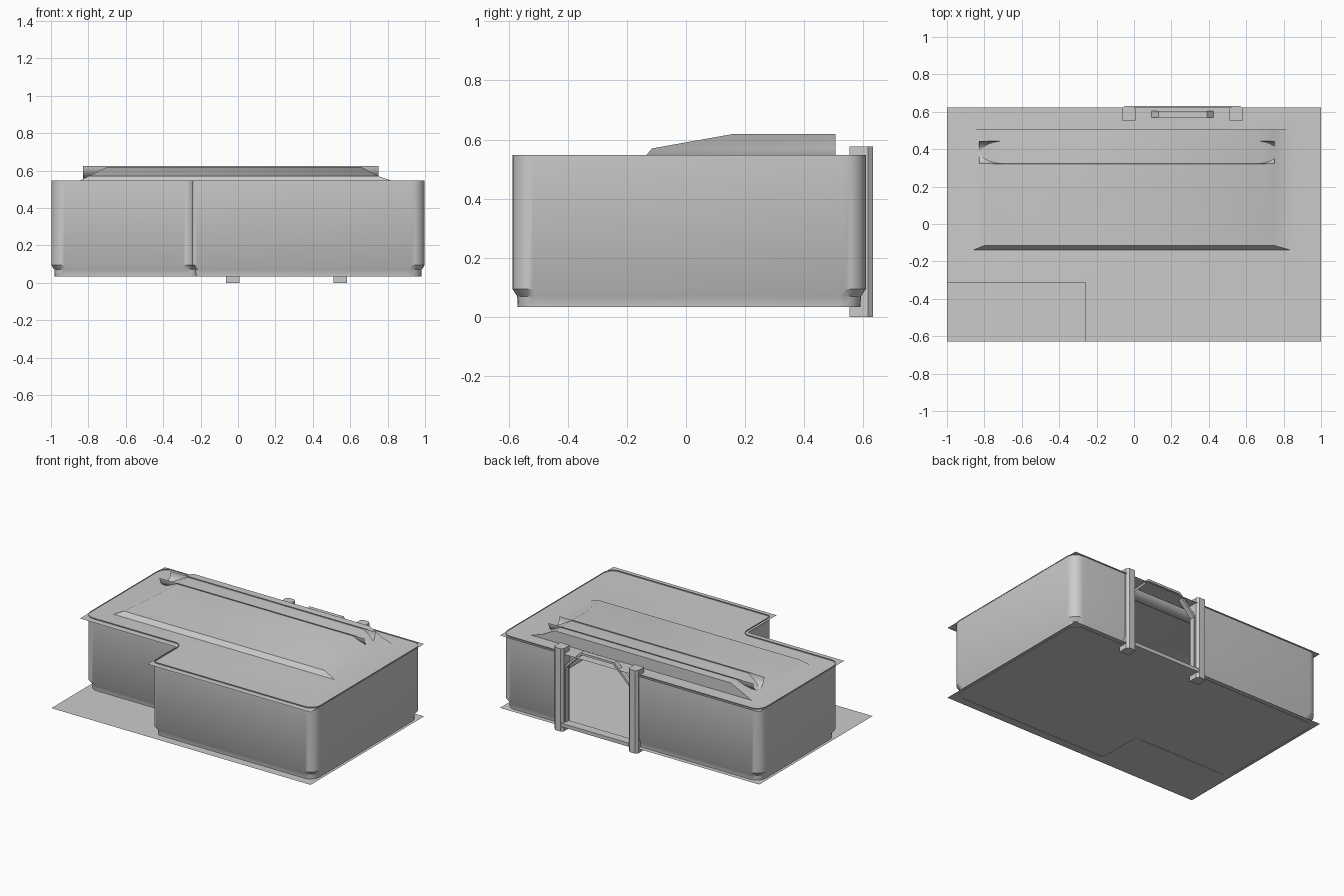
import bpy, bmesh
from math import pi, sin, cos
from mathutils import Vector

if "Cube" in bpy.data.objects:
    bpy.data.objects.remove(bpy.data.objects["Cube"])

FLOOR, CEIL = 0.035, 0.54


def finish(name, bm, smooth=False):
    bmesh.ops.recalc_face_normals(bm, faces=bm.faces)
    me = bpy.data.meshes.new(name)
    bm.to_mesh(me)
    bm.free()
    ob = bpy.data.objects.new(name, me)
    bpy.context.collection.objects.link(ob)
    if smooth:
        bpy.ops.object.select_all(action='DESELECT')
        ob.select_set(True)
        bpy.context.view_layer.objects.active = ob
        bpy.ops.object.shade_smooth_by_angle(angle=0.6)
    return ob


def loft(bm, rings, closed=True, skip=()):
    """Join rings of points with quads; skip holds column indices left open."""
    vs = [[bm.verts.new(p) for p in r] for r in rings]
    n = len(vs[0])
    for a, b in zip(vs, vs[1:]):
        for i in range(n if closed else n - 1):
            if i not in skip:
                j = (i + 1) % n
                bm.faces.new((a[i], a[j], b[j], b[i]))
    return vs


def prism(name, start, end):
    bm = bmesh.new()
    a, b = loft(bm, [start, end])
    bm.faces.new(a)
    bm.faces.new(b)
    return finish(name, bm)


def rounded(corners, seg=6):
    """Fillet each (x, y, radius) corner of a right-angled outline."""
    out, n = [], len(corners)
    for i, (x, y, r) in enumerate(corners):
        p = Vector((x, y))
        if r == 0:
            out.append(p)
            continue
        a = (Vector(corners[i - 1][:2]) - p).normalized()
        b = (Vector(corners[(i + 1) % n][:2]) - p).normalized()
        for k in range(seg + 1):
            t = k / seg * pi / 2
            out.append(p + r * (a * (1 - sin(t)) + b * (1 - cos(t))))
    return out


def wall_outline(d):
    """Room outline moved inward by d, with the doorway jambs as points."""
    L, R, F, B = -0.998 + d, 0.998 - d, -0.587 + d, 0.608 - d
    nx, ny = -0.243 + d, -0.27 + d
    return rounded([(nx, F, 0.02), (R, F, 0.07), (R, B, 0.07),
                    (0.52, B, 0), (0.0, B, 0),
                    (L, B, 0.07), (L, ny, 0.07), (nx, ny, 0.05)])


# Walls with an inset skirting and an open doorway
bm = bmesh.new()
levels = [(0.033, 0.018), (0.07, 0.016), (0.095, 0.0), (0.547, 0.0)]
rings = [[(p.x, p.y, z) for p in wall_outline(d)] for z, d in levels]
door_column = 21  # between the two jamb points
loft(bm, rings, skip=(door_column,))
finish("walls", bm, True)

# Floor sheet
bm = bmesh.new()
bm.faces.new([bm.verts.new((x, y, FLOOR)) for x, y in
              [(-1, -0.628), (1, -0.628), (1, 0.622), (-1, 0.622)]])
finish("floor", bm)

# Ceiling sheet with raised, asymmetrical coffer
bm = bmesh.new()
outer = [bm.verts.new((x, y, CEIL)) for x, y in
         [(-0.26, -0.628), (1, -0.628), (1, 0.622), (-1, 0.622),
          (-1, -0.314), (-0.26, -0.314)]]


def coffer_ring(x0, x1, y0, z):
    return [(x0, y0, z), (x1, y0, z), (x1, 0.506, z), (x0, 0.506, z)]


steps = loft(bm, [coffer_ring(-0.86, 0.84, -0.14, CEIL),
                  coffer_ring(-0.80, 0.75, -0.115, 0.57),
                  coffer_ring(-0.70, 0.66, 0.16, 0.619)])
bm.faces.new(steps[-1])
edges = [bm.edges.new((outer[i - 1], outer[i])) for i in range(6)]
edges += [bm.edges.get((steps[0][i - 1], steps[0][i])) for i in range(4)]
bmesh.ops.triangle_fill(bm, edges=edges, use_beauty=True)
finish("ceiling", bm, True)

# Half-round light trough, open at the top
bm = bmesh.new()
loft(bm, [[(x, 0.383 + 0.061 * cos(t), 0.625 - 0.066 * sin(t))
           for t in [k * pi / 14 for k in range(15)]]
          for x in (-0.83, 0.75)], closed=False)
finish("light_trough", bm, True)

# Door posts with chamfered outer corners
section = [(-0.036, 0.553), (0.036, 0.553), (0.036, 0.615),
           (0.022, 0.632), (-0.022, 0.632), (-0.036, 0.615)]
for side, cx in (("left", -0.028), ("right", 0.546)):
    prism(f"door_post_{side}",
          [(cx + x, y, 0.0) for x, y in section],
          [(cx + x, y, 0.577) for x, y in section])

# Door liner with chamfered top corners
arch = [(0, FLOOR), (0, 0.445), (0.13, 0.576), (0.39, 0.576), (0.52, 0.445), (0.52, FLOOR),
        (0.505, FLOOR), (0.505, 0.439), (0.384, 0.561), (0.136, 0.561), (0.015, 0.439),
        (0.015, FLOOR)]
prism("door_liner", [(x, 0.57, z) for x, z in arch], [(x, 0.605, z) for x, z in arch])

# Door sill
sill = [(0.57, FLOOR), (0.632, FLOOR), (0.632, 0.06), (0.57, 0.06)]
prism("door_sill", [(0.0, y, z) for y, z in sill], [(0.52, y, z) for y, z in sill])
